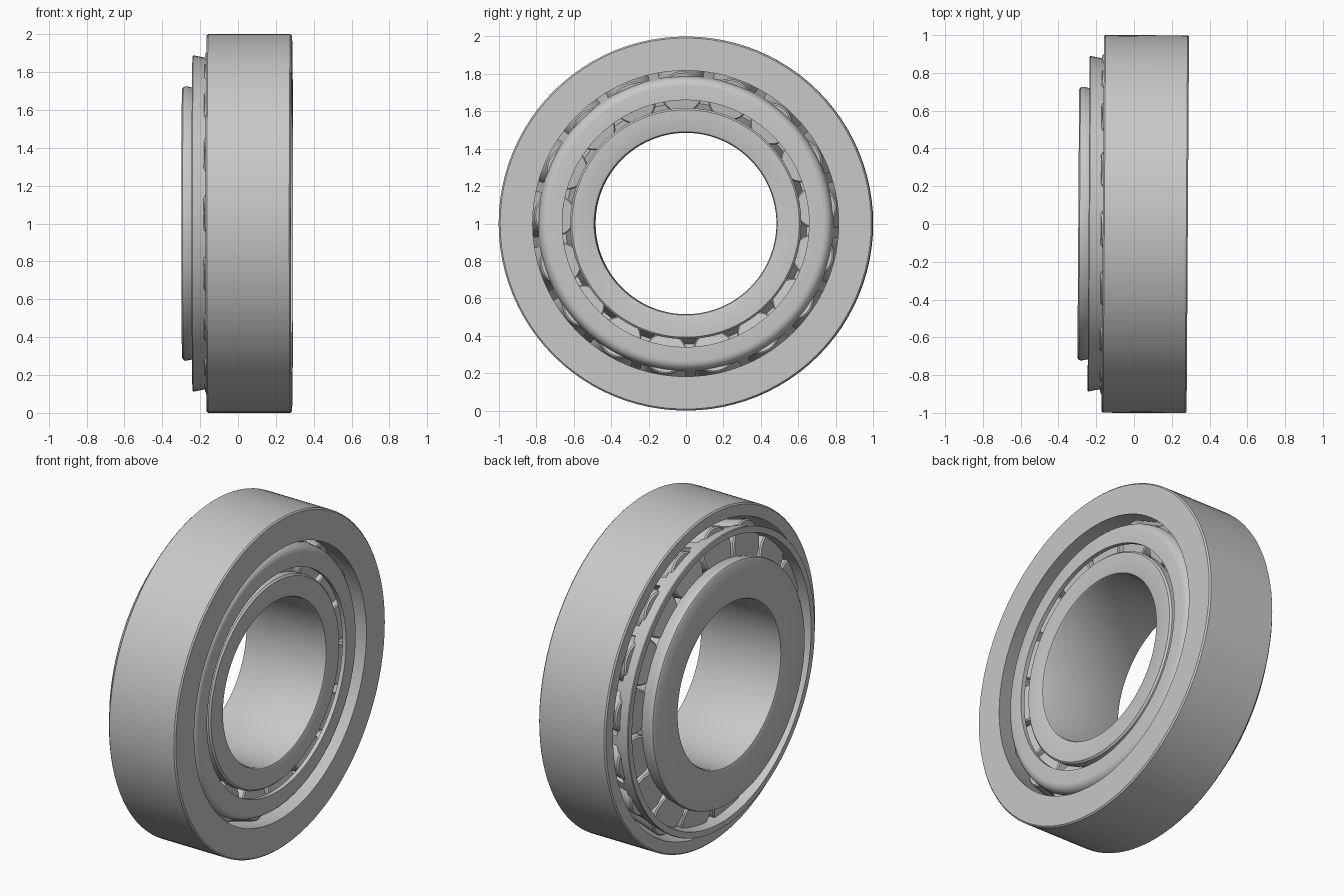
import bpy, bmesh, math
from mathutils import Matrix, Vector

cube = bpy.data.objects.get("Cube")
if cube:
    bpy.data.objects.remove(cube, do_unlink=True)

steel = bpy.data.materials.new("grey steel")
steel.use_nodes = True
GREY = (0.58, 0.58, 0.58, 1)
steel.diffuse_color = GREY
steel.node_tree.nodes["Principled BSDF"].inputs["Base Color"].default_value = GREY

ROLLERS = 17
STEP = math.tau / ROLLERS
GAP_ANGLE = math.radians(-88.2)   # one gap between rollers, measured from +y
AXIS = Vector((1, 0, 0))
# Shaft axis lies along x at z = 1, with a very slight turn about z
PLACE = Matrix.Translation((0, 0, 1)) @ Matrix.Rotation(-0.0065, 4, "Z")


def lathe(bm, profile, segments, start=0.0, sweep=math.tau):
    """Sweep a closed (x, radius) profile about the x axis."""
    turn = Matrix.Rotation(start, 3, AXIS)
    verts = [bm.verts.new(turn @ Vector((x, r, 0))) for x, r in profile]
    full = sweep > 6.28
    face = bm.faces.new(verts)
    geom = list(face.edges) + verts
    if full:
        bm.faces.remove(face)
    else:
        geom.append(face)
    bmesh.ops.spin(bm, geom=geom, cent=(0, 0, 0), axis=AXIS, angle=sweep,
                   steps=segments, use_duplicate=False)
    if not full:                  # close the start of a partial sweep
        loop = [v for v in verts if v.is_valid]
        if not any(set(f.verts) == set(loop) for f in loop[0].link_faces):
            bm.faces.new(loop)
    bmesh.ops.remove_doubles(bm, verts=bm.verts, dist=0.0002)


def finish(bm, name, matrix=PLACE):
    bmesh.ops.recalc_face_normals(bm, faces=bm.faces)
    mesh = bpy.data.meshes.new(name)
    bm.to_mesh(mesh)
    bm.free()
    mesh.materials.append(steel)
    obj = bpy.data.objects.new(name, mesh)
    mesh.transform(matrix)
    bpy.context.collection.objects.link(obj)
    bpy.ops.object.select_all(action="DESELECT")
    obj.select_set(True)
    bpy.context.view_layer.objects.active = obj
    bpy.ops.object.shade_smooth_by_angle(angle=math.radians(35))
    return obj


def ring(name, profile):
    bm = bmesh.new()
    lathe(bm, profile, 96)
    return finish(bm, name)


# Outer ring with its conical raceway
ring("outer_ring", [
    (-0.165, 0.925), (-0.165, 0.992), (-0.157, 1.0), (0.277, 1.0),
    (0.285, 0.992), (0.285, 0.818)])

# Inner ring: wide rib, conical raceway, small rib, rounded bore edges
ring("inner_ring", [
    (-0.295, 0.50), (-0.295, 0.71), (-0.288, 0.721), (-0.275, 0.725),
    (-0.24, 0.718), (-0.205, 0.71), (-0.215, 0.645), (0.19, 0.583),
    (0.195, 0.618), (0.24, 0.618), (0.25, 0.608), (0.25, 0.50),
    (0.246, 0.49), (0.235, 0.485), (-0.28, 0.485), (-0.291, 0.49)])

# Cage: wide rim, folded narrow rim and bars between the rollers
ring("cage_wide_rim", [
    (-0.24, 0.85), (-0.24, 0.885), (-0.235, 0.888), (-0.155, 0.872),
    (-0.155, 0.838)])
bend = [(0.21 + 0.05 * math.sin(a), 0.735 + 0.05 * math.cos(a))
        for a in (math.radians(d) for d in range(10, 91, 16))]
inside = [(0.21 + 0.025 * math.sin(a), 0.735 + 0.025 * math.cos(a))
          for a in (math.radians(d) for d in range(90, 9, -16))]
ring("cage_narrow_rim",
     [(0.185, 0.79)] + bend + [(0.26, 0.66), (0.235, 0.66)] + inside
     + [(0.185, 0.765)])

bm = bmesh.new()
for i in range(ROLLERS):
    lathe(bm, [(-0.17, 0.845), (-0.17, 0.873), (0.195, 0.788), (0.195, 0.762)],
          3, GAP_ANGLE + i * STEP - 0.035, 0.07)
finish(bm, "cage_bars")

# Tapered rollers, tilted along the raceways
wide, narrow = Vector((-0.195, 0.778, 0)), Vector((0.19, 0.70, 0))
axis = narrow - wide
half = axis.length / 2
tilt = Matrix.Translation((wide + narrow) / 2) @ Matrix.Rotation(
    math.atan2(axis.y, axis.x), 4, "Z")
for i in range(ROLLERS):
    bm = bmesh.new()
    lathe(bm, [(-half, 0), (-half, 0.126), (-half + 0.008, 0.134),
               (half - 0.006, 0.113), (half, 0.106), (half, 0)], 32)
    spot = Matrix.Rotation(GAP_ANGLE + (i + 0.5) * STEP, 4, "X")
    finish(bm, f"roller_{i + 1}", PLACE @ spot @ tilt)
